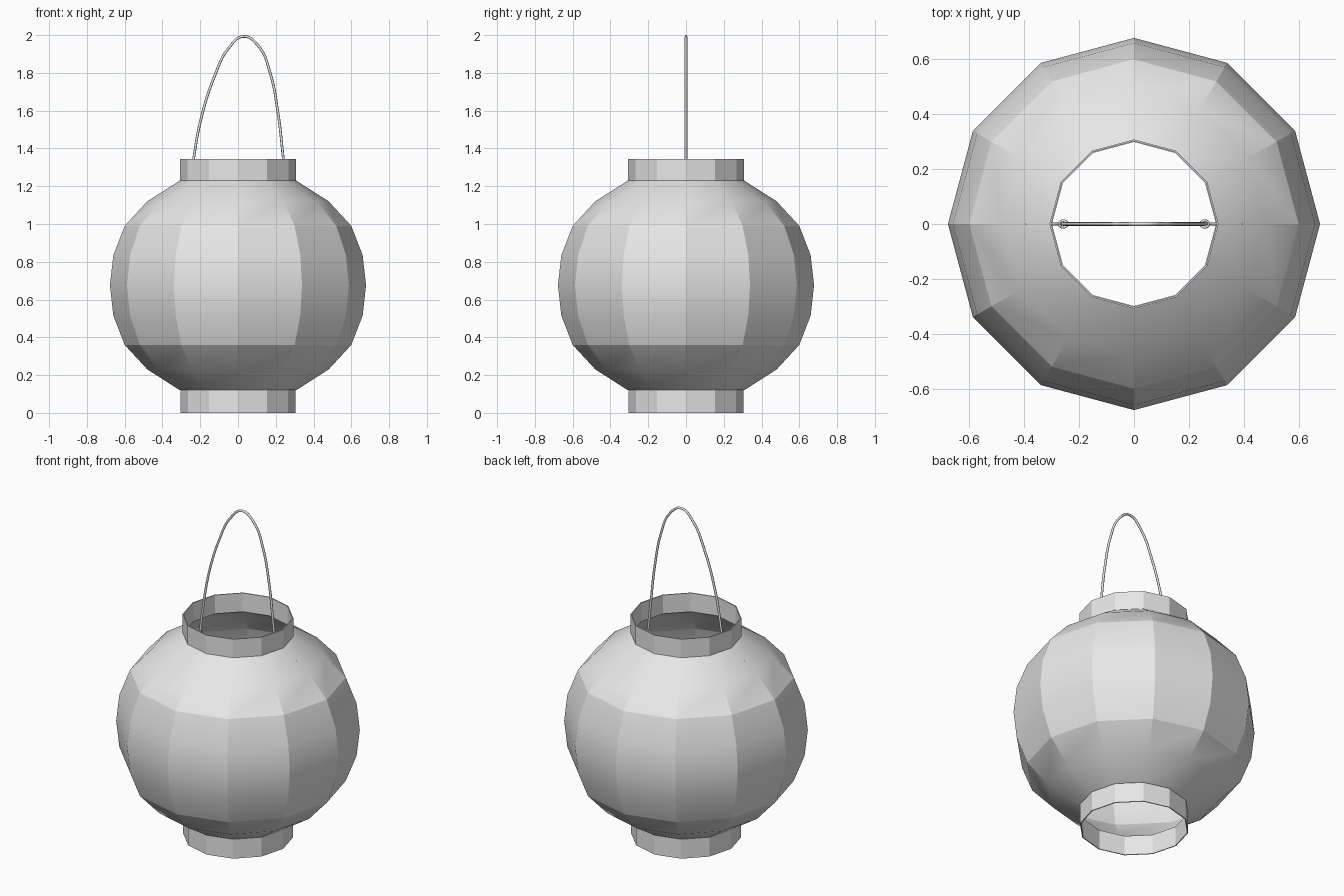
import bpy, bmesh, math

cube = bpy.data.objects.get("Cube")
if cube:
    bpy.data.objects.remove(cube, do_unlink=True)

SIDES = 12
WALL = 0.006


def material(name, value):
    mat = bpy.data.materials.new(name)
    mat.use_nodes = True
    colour = (value, value, value, 1)
    mat.diffuse_color = colour
    mat.node_tree.nodes["Principled BSDF"].inputs["Base Color"].default_value = colour
    return mat


grey = material("light_grey", 0.8)


def shade(obj):
    bpy.ops.object.select_all(action='DESELECT')
    obj.select_set(True)
    bpy.context.view_layer.objects.active = obj
    bpy.ops.object.shade_smooth_by_angle(angle=math.radians(20))


def lathe_shell(name, profile):
    """Thin open shell: the outer profile going up, a slightly smaller one coming back."""
    section = profile + [(r - WALL, z) for r, z in reversed(profile)]
    bm = bmesh.new()
    columns = []
    for i in range(SIDES):
        a = math.tau * i / SIDES
        columns.append([bm.verts.new((r * math.cos(a), r * math.sin(a), z))
                        for r, z in section])
    n = len(section)
    for i in range(SIDES):
        a, b = columns[i], columns[(i + 1) % SIDES]
        for j in range(n):
            k = (j + 1) % n
            bm.faces.new((a[j], b[j], b[k], a[k]))
    bmesh.ops.recalc_face_normals(bm, faces=bm.faces)
    mesh = bpy.data.meshes.new(name)
    bm.to_mesh(mesh)
    bm.free()
    mesh.materials.append(grey)
    obj = bpy.data.objects.new(name, mesh)
    bpy.context.collection.objects.link(obj)
    shade(obj)


def wire(name, points, radius=0.007):
    """Round wire through the given points."""
    curve = bpy.data.curves.new(name, 'CURVE')
    curve.dimensions = '3D'
    curve.bevel_depth = radius
    curve.bevel_resolution = 2
    curve.resolution_u = 8
    curve.use_fill_caps = True
    spline = curve.splines.new('BEZIER')
    spline.bezier_points.add(len(points) - 1)
    for bp, p in zip(spline.bezier_points, points):
        bp.co = p
        bp.handle_left_type = bp.handle_right_type = 'AUTO'
    curve.materials.append(grey)
    obj = bpy.data.objects.new(name, curve)
    bpy.context.collection.objects.link(obj)


# Paper body, mirrored about its widest ring
MID = 0.675
half = [(0.6, 0.315), (0.48, 0.445), (0.308, 0.555)]
upper = [(0.66, 0.16)] + half
body = [(r, MID - d) for r, d in reversed(upper)] + [(0.678, MID)]
body += [(r, MID + d) for r, d in upper]
lathe_shell("lantern_body", body)

# Collars at both openings
lathe_shell("bottom_collar", [(0.305, 0), (0.305, 0.12)])
lathe_shell("top_collar", [(0.308, 1.228), (0.308, 1.343)])

# Bent carrying wire
arch = [(-0.258, 1.17), (-0.235, 1.345), (-0.195, 1.56), (-0.125, 1.78),
        (-0.05, 1.93), (0.03, 1.993), (0.11, 1.94), (0.17, 1.80),
        (0.21, 1.60), (0.24, 1.345), (0.258, 1.17)]
wire("handle_wire", [(x, 0, z) for x, z in arch])

# Small twisted hooks joining the wire to the body wall
for side, label in ((1, "left"), (-1, "right")):
    coil = [(side * (0.258 + 0.014 * math.cos(t)), 0.012 * math.sin(t), 1.165 + 0.004 * t)
            for t in (math.tau * i / 8 for i in range(13))]
    wire(label + "_hook_coil", coil, 0.005)
    wire(label + "_hook_arm", [(side * 0.258, 0, 1.17), (side * 0.395, 0, 1.17)], 0.005)
